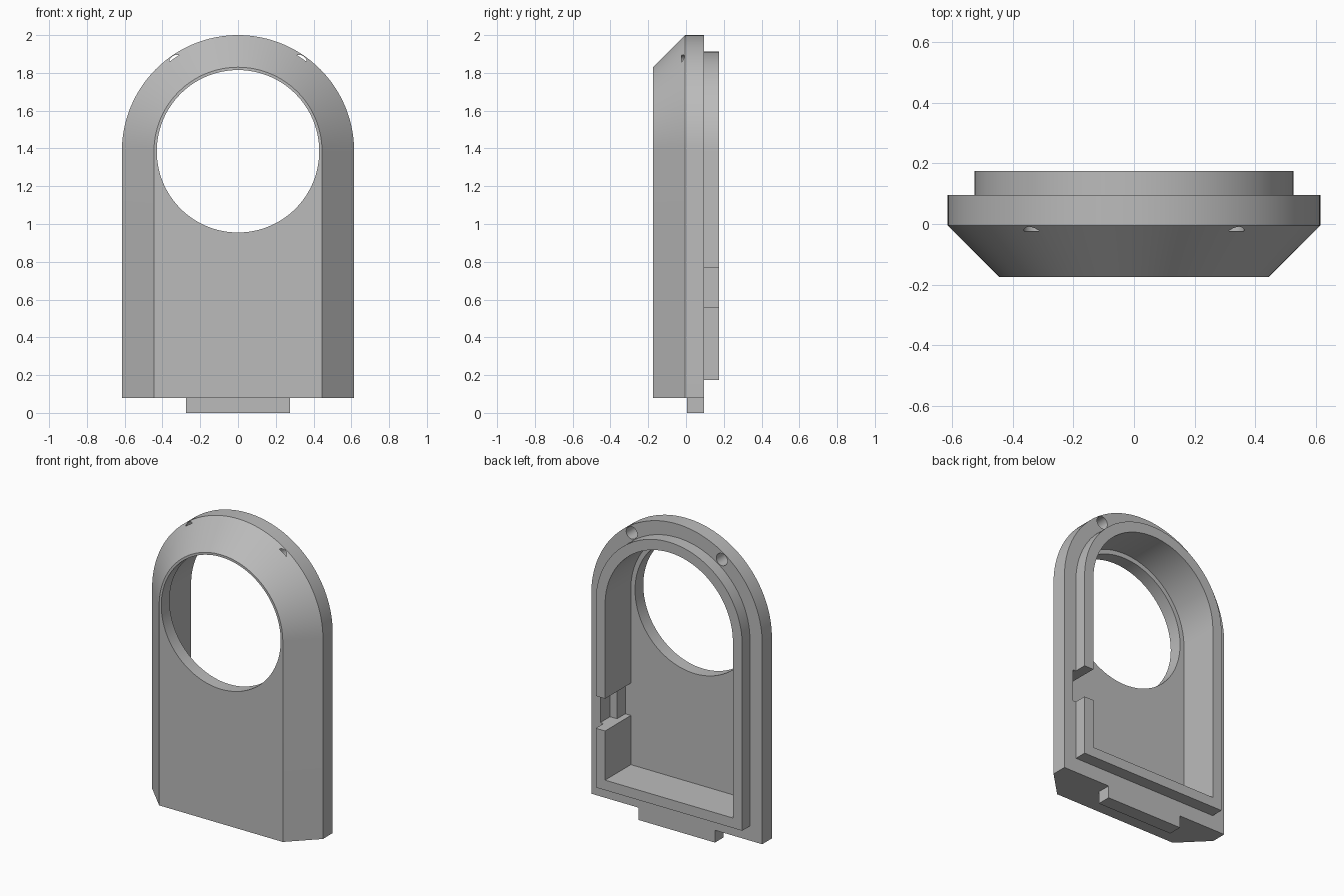
import bpy, bmesh, math

cube = bpy.data.objects.get("Cube")
if cube:
    bpy.data.objects.remove(cube, do_unlink=True)

grey = bpy.data.materials.new("plain grey")
grey.use_nodes = True
colour = (0.5, 0.5, 0.5, 1)
grey.diffuse_color = colour
grey.node_tree.nodes["Principled BSDF"].inputs["Base Color"].default_value = colour

AXIS_Z = 1.385   # centre height of the arch and the window
STEPS = 64


def arch(radius, bottom):
    """Outline of a round-topped plate as (x, z) points."""
    pts = [(-radius, bottom), (radius, bottom)]
    for i in range(STEPS + 1):
        a = math.pi * i / STEPS
        pts.append((radius * math.cos(a), AXIS_Z + radius * math.sin(a)))
    return pts


def circle(x, z, radius, steps):
    return [(x + radius * math.cos(math.tau * i / steps),
             z + radius * math.sin(math.tau * i / steps)) for i in range(steps)]


def box(x0, x1, z0, z1):
    return [(x0, z0), (x1, z0), (x1, z1), (x0, z1)]


def loft(name, sections):
    """Solid through outlines given as (y, points), closed at both ends."""
    bm = bmesh.new()
    rings = [[bm.verts.new((x, y, z)) for x, z in pts] for y, pts in sections]
    n = len(rings[0])
    for a, b in zip(rings, rings[1:]):
        for i in range(n):
            j = (i + 1) % n
            bm.faces.new((a[i], a[j], b[j], b[i]))
    bm.faces.new(rings[0])
    bm.faces.new(rings[-1])
    bmesh.ops.recalc_face_normals(bm, faces=bm.faces)
    mesh = bpy.data.meshes.new(name)
    bm.to_mesh(mesh)
    bm.free()
    mesh.materials.append(grey)
    ob = bpy.data.objects.new(name, mesh)
    bpy.context.collection.objects.link(ob)
    return ob


def prism(name, pts, y0, y1):
    return loft(name, [(y0, pts), (y1, pts)])


# Housing with bevelled sides and arch
housing = loft("housing", [(-0.175, arch(0.445, 0.08)),
                           (-0.005, arch(0.615, 0.08)),
                           (0.095, arch(0.615, 0.08))])

# Raised rear lip and bottom tab
added = [prism("rear_lip", arch(0.527, 0.175), 0.05, 0.175),
         prism("bottom_tab", box(-0.275, 0.275, 0, 0.12), 0.005, 0.095)]

# Rear cavity, round window and stepped slot in the side wall
cut = [prism("cavity_cutter", arch(0.46, 0.24), -0.09, 0.3),
       prism("window_cutter", circle(0, AXIS_Z, 0.43, 128), -0.3, 0.05),
       prism("slot_cutter", box(0.4, 0.5, 0.56, 0.77), -0.09, 0.3),
       prism("slot_step_cutter", box(0.42, 0.55, 0.56, 0.77), -0.005, 0.095),
       prism("lip_gap_cutter", box(0.41, 0.58, 0.56, 0.77), 0.095, 0.31)]

# Pin holes that just break through the bevel
for side in (-1, 1):
    a = math.radians(34.6)
    pts = circle(side * 0.571 * math.sin(a), AXIS_Z + 0.571 * math.cos(a), 0.04, 32)
    cut.append(prism("pin_hole_cutter", pts, -0.023, 0.2))

for tools, operation in ((added, 'UNION'), (cut, 'DIFFERENCE')):
    for tool in tools:
        tool.hide_render = True
        mod = housing.modifiers.new(tool.name, 'BOOLEAN')
        mod.operation = operation
        mod.solver = 'EXACT'
        mod.object = tool

# Bake the booleans and drop the helpers
bpy.context.view_layer.update()
graph = bpy.context.evaluated_depsgraph_get()
baked = bpy.data.meshes.new_from_object(housing.evaluated_get(graph))
housing.modifiers.clear()
housing.data = baked
for tool in added + cut:
    bpy.data.objects.remove(tool, do_unlink=True)

bpy.ops.object.select_all(action='DESELECT')
housing.select_set(True)
bpy.context.view_layer.objects.active = housing
bpy.ops.object.shade_smooth_by_angle(angle=math.radians(25))
